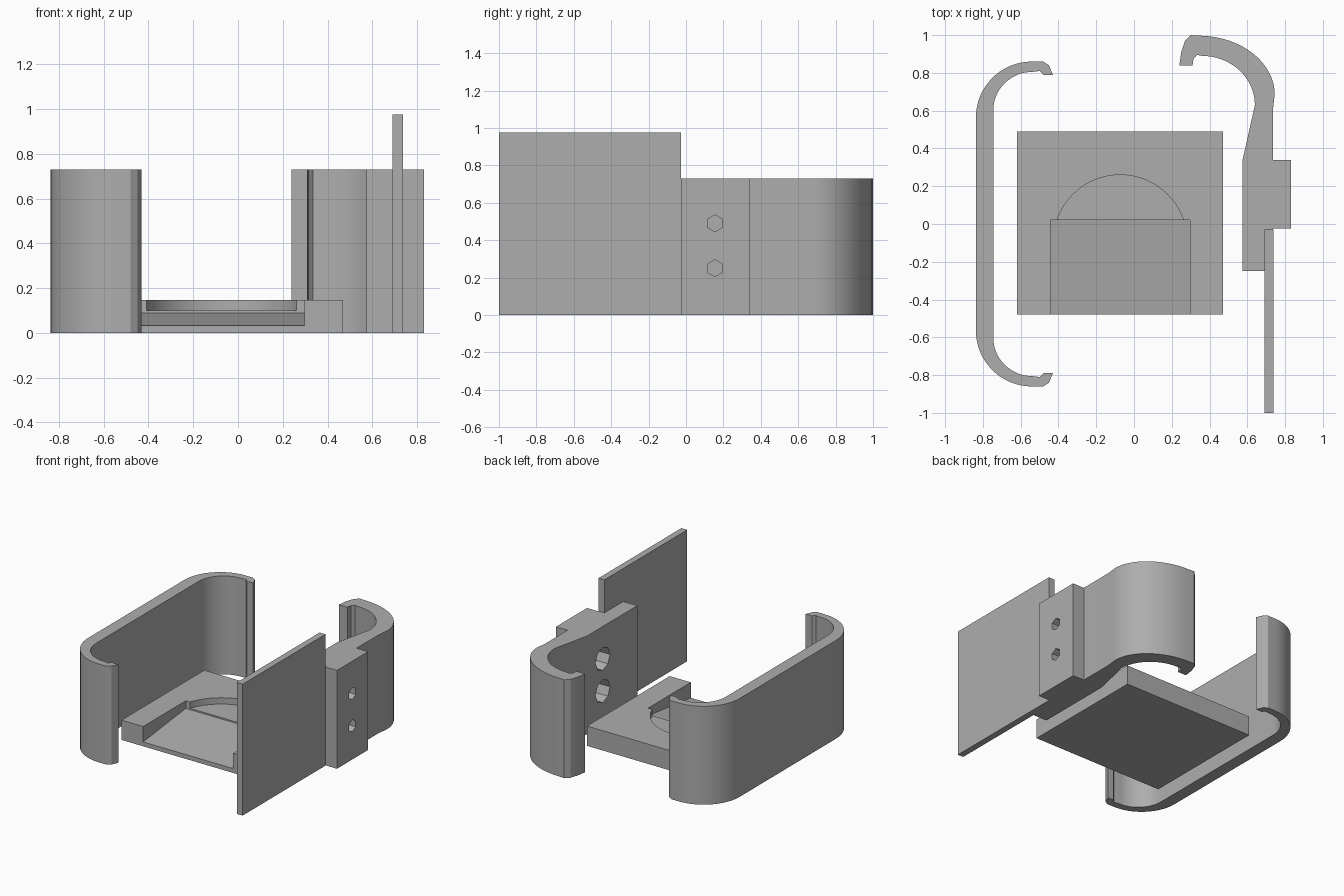
import bpy, bmesh, math
from mathutils import Matrix

cube = bpy.data.objects.get("Cube")
if cube:
    bpy.data.objects.remove(cube, do_unlink=True)

grey = bpy.data.materials.new("plain_grey")
grey.use_nodes = True
GREY = (0.42, 0.42, 0.42, 1)
grey.diffuse_color = GREY
grey.node_tree.nodes["Principled BSDF"].inputs["Base Color"].default_value = GREY


def arc(cx, cy, rx, ry, start, end, steps=16):
    """Points along an elliptical arc, angles in degrees."""
    angles = [math.radians(start + (end - start) * i / steps) for i in range(steps + 1)]
    return [(cx + rx * math.cos(a), cy + ry * math.sin(a)) for a in angles]


def finish(name, bm):
    bmesh.ops.recalc_face_normals(bm, faces=bm.faces)
    mesh = bpy.data.meshes.new(name)
    bm.to_mesh(mesh)
    bm.free()
    mesh.materials.append(grey)
    ob = bpy.data.objects.new(name, mesh)
    bpy.context.collection.objects.link(ob)
    return ob


def prism(name, outline, z0, z1):
    """Extrude a plan outline from z0 up to z1."""
    bm = bmesh.new()
    face = bm.faces.new([bm.verts.new((x, y, z0)) for x, y in outline])
    top = bmesh.ops.extrude_face_region(bm, geom=[face])["geom"]
    bmesh.ops.translate(bm, vec=(0, 0, z1 - z0),
                        verts=[v for v in top if isinstance(v, bmesh.types.BMVert)])
    return finish(name, bm)


def box(name, x0, x1, y0, y1, z0, z1):
    return prism(name, [(x0, y0), (x1, y0), (x1, y1), (x0, y1)], z0, z1)


def bore(name, x0, x1, y, z, radius, sides):
    """Cylinder lying along x."""
    bm = bmesh.new()
    bmesh.ops.create_cone(bm, cap_ends=True, segments=sides, radius1=radius,
                          radius2=radius, depth=x1 - x0)
    bmesh.ops.rotate(bm, matrix=Matrix.Rotation(math.pi / 2, 3, "Y"), verts=bm.verts)
    bmesh.ops.rotate(bm, matrix=Matrix.Rotation(math.pi / 2, 3, "X"), verts=bm.verts)
    bmesh.ops.translate(bm, vec=((x0 + x1) / 2, y, z), verts=bm.verts)
    return finish(name, bm)


def cut(target, cutters):
    """Subtract the cutters, apply the result and delete them."""
    for c in cutters:
        mod = target.modifiers.new("cut", "BOOLEAN")
        mod.operation, mod.solver, mod.object = "DIFFERENCE", "EXACT", c
    bpy.context.view_layer.update()
    deps = bpy.context.evaluated_depsgraph_get()
    mesh = bpy.data.meshes.new_from_object(target.evaluated_get(deps))
    target.modifiers.clear()
    target.data = mesh
    for c in cutters:
        bpy.data.objects.remove(c, do_unlink=True)


def smooth(ob):
    bpy.ops.object.select_all(action="DESELECT")
    ob.select_set(True)
    bpy.context.view_layer.objects.active = ob
    bpy.ops.object.shade_smooth_by_angle(angle=math.radians(25))


CLIP_H = 0.73

# Right clip: long wall with a mirrored hook at each end
outer = arc(-0.54, 0.565, 0.297, 0.295, 180, 90) + [(-0.48, 0.86), (-0.45, 0.84), (-0.43, 0.79)]
inner = [(-0.48, 0.79), (-0.50, 0.81)] + arc(-0.54, 0.60, 0.205, 0.205, 90, 180)
half = outer + inner
right_clip = prism("right_clip", half + [(x, -y) for x, y in reversed(half)], 0, CLIP_H)
smooth(right_clip)

# Left clip: hook flowing into a thick mounting block
outline = ([(0.24, 0.84), (0.25, 0.91), (0.27, 0.97), (0.30, 1.0)]
           + arc(0.34, 0.685, 0.405, 0.312, 88, 0)
           + [(0.735, 0.60), (0.735, 0.34), (0.83, 0.34), (0.83, -0.025), (0.735, -0.025),
              (0.735, -0.25), (0.575, -0.25), (0.575, 0.34)]
           + arc(0.36, 0.63, 0.28, 0.26, 0, 90)
           + [(0.335, 0.895), (0.315, 0.875), (0.31, 0.84)])
left_clip = prism("left_clip", outline, 0, CLIP_H)

# Bolt holes: narrow bore outside, wide counterbore inside
cutters = []
for z in (0.25, 0.49):
    cutters.append(bore("hole_cutter", 0.5, 0.9, 0.155, z, 0.045, 6))
    cutters.append(bore("counterbore_cutter", 0.5, 0.68, 0.155, z, 0.085, 8))
cut(left_clip, cutters)
smooth(left_clip)

# Upright side panel
box("side_panel", 0.69, 0.738, -1.0, -0.028, 0, 0.975)

# Tray with a ramped pocket and a shallow round recess behind it
tray = box("tray", -0.62, 0.47, -0.48, 0.49, 0, 0.147)
ramp = box("ramp_cutter", -0.443, 0.297, -0.50, 0.02, 0.03, 0.3)
for v in ramp.data.vertices:
    if v.co.z < 0.1 and v.co.y > 0:
        v.co.z = 0.09
a = math.degrees(math.asin(0.114 / 0.354))
recess = prism("recess_cutter", [(-0.408, 0.0)] + arc(-0.073, -0.094, 0.354, 0.354, 180 - a, a, 32)
               + [(0.262, 0.0)], 0.10, 0.3)
cut(tray, [ramp, recess])
smooth(tray)
